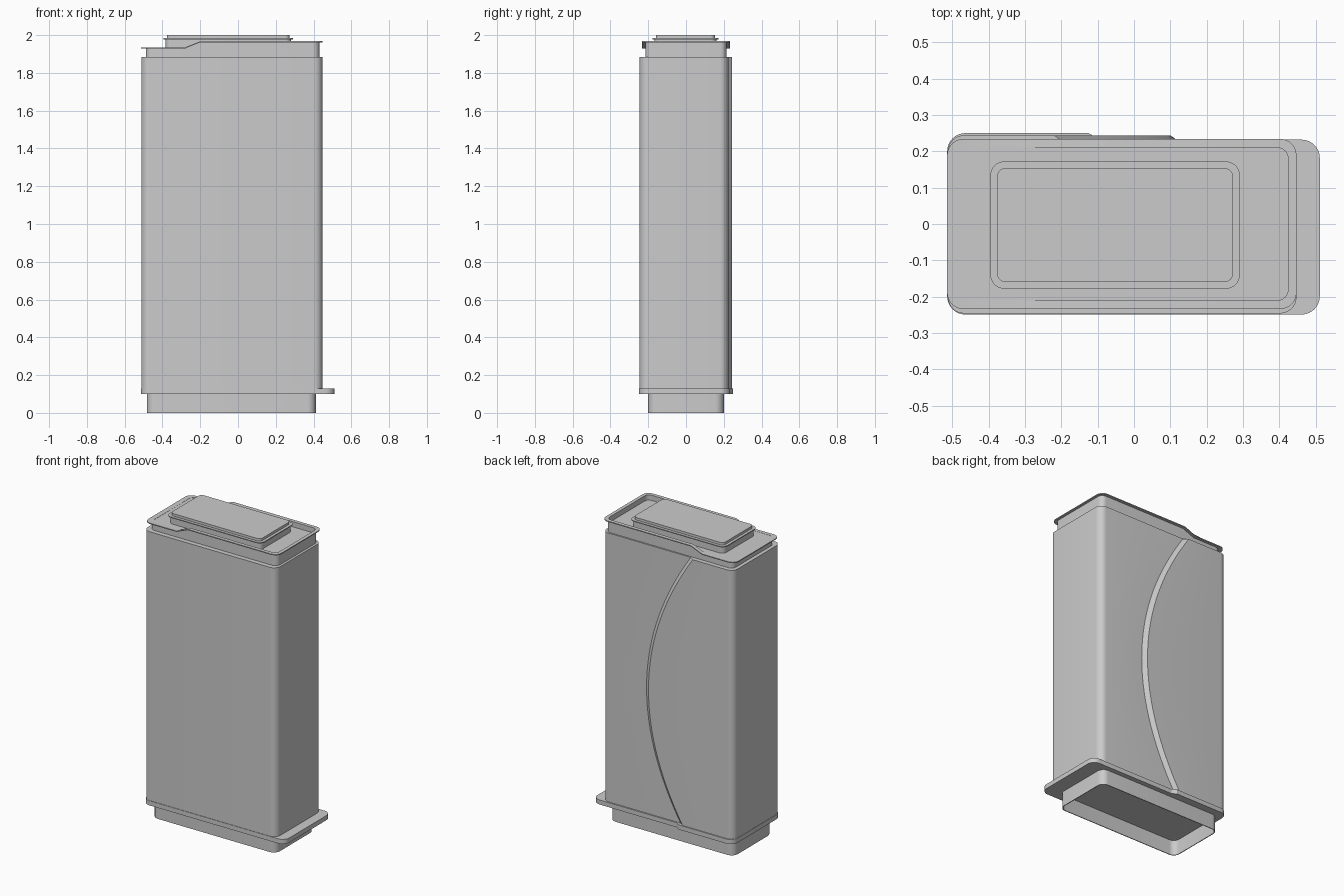
import bpy, math

if "Cube" in bpy.data.objects:
    bpy.data.objects.remove(bpy.data.objects["Cube"])


def rounded(x0, x1, y0, y1, r, z, seg=8, cuts=(), step=None):
    """Counter-clockwise rounded rectangle; cuts add points on the long sides.
    step = (x_high, x_low, y_low): back edge drops to y_low right of x_low."""
    yb = step[2] if step else y1
    pts = []

    def corner(cx, cy, a0):
        for i in range(seg + 1):
            a = math.radians(a0 + 90 * i / seg)
            pts.append((cx + r * math.cos(a), cy + r * math.sin(a)))
    corner(x0 + r, y0 + r, 180)
    pts.extend((c, y0) for c in sorted(cuts))
    corner(x1 - r, y0 + r, 270)
    corner(x1 - r, yb - r, 0)
    pts.extend((c, y1) for c in sorted(cuts, reverse=True))
    if step:
        pts.extend([(step[1], yb), (step[0], y1)])
    corner(x0 + r, y1 - r, 90)
    zf = z if callable(z) else (lambda x: z)
    return [(x, y, zf(x)) for x, y in pts]


def loft(name, loops, cap_start=True, cap_end=True):
    """Skin a stack of equal-length loops, listed from bottom/outside up."""
    n = len(loops[0])
    verts = [p for lp in loops for p in lp]
    faces = []
    for k in range(len(loops) - 1):
        for i in range(n):
            j = (i + 1) % n
            faces.append((k * n + i, k * n + j, (k + 1) * n + j, (k + 1) * n + i))
    if cap_start:
        faces.append(tuple(reversed(range(n))))
    if cap_end:
        faces.append(tuple(range((len(loops) - 1) * n, len(loops) * n)))
    me = bpy.data.meshes.new(name)
    me.from_pydata(verts, [], faces)
    me.update()
    ob = bpy.data.objects.new(name, me)
    bpy.context.collection.objects.link(ob)
    bpy.ops.object.select_all(action='DESELECT')
    ob.select_set(True)
    bpy.context.view_layer.objects.active = ob
    bpy.ops.object.shade_smooth_by_angle(angle=math.radians(30))
    return ob


# Hollow foot skirt: inside floor, inner wall, rim, outer wall
F = (-0.483, 0.412, -0.2, 0.2)
t = 0.005
inner = (F[0] + t, F[1] - t, F[2] + t, F[3] - t)
loft("foot_skirt", [
    rounded(*inner, 0.04, 0.099),
    rounded(*inner, 0.04, 0.0),
    rounded(*F, 0.045, 0.0),
    rounded(*F, 0.045, 0.105)], cap_end=False)

# Base flange, extended to the right, stepped along the back
flange = (-0.514, 0.511, -0.249, 0.25, 0.05)
fstep = (-0.125, -0.095, 0.232)
loft("base_flange", [rounded(*flange, z, step=fstep) for z in (0.1, 0.13)])

# Main body: the raised back panel ends in a curved sloping step
loops = []
N = 32
for i in range(N + 1):
    z = 0.13 + (1.885 - 0.13) * i / N
    xs = 0.1 - 0.366 * (z - 0.95) ** 2
    loops.append(rounded(-0.512, 0.447, -0.246, 0.244, 0.045, z,
                         step=(xs, xs + 0.028, 0.224)))
loft("body", loops)


# Lid: neck wall, thin overhanging lip that drops on the left, sunken deck
def lip(x):
    f = min(1, max(0, (x + 0.28) / 0.08))
    return 1.935 + 0.033 * f


def under(x):
    return lip(x) - 0.006


cuts = (-0.28, -0.2)
neck = (-0.488, 0.431, -0.215, 0.215, 0.035)
edge = (-0.514, 0.447, -0.234, 0.234, 0.045)
well = (-0.48, 0.424, -0.21, 0.21, 0.03)
loft("lid", [
    rounded(*neck, 1.88, cuts=cuts),
    rounded(*neck, under, cuts=cuts),
    rounded(*edge, under, cuts=cuts),
    rounded(*edge, lip, cuts=cuts),
    rounded(*well, lip, cuts=cuts),
    rounded(*well, 1.934, cuts=cuts)])

# Cap on the deck: plinth, thin rim, raised top
plinth = (-0.384, 0.28, -0.167, 0.161, 0.03)
rim = (-0.395, 0.291, -0.178, 0.172, 0.038)
top = (-0.377, 0.273, -0.16, 0.154, 0.025)
loft("cap", [
    rounded(*plinth, 1.93),
    rounded(*plinth, 1.978),
    rounded(*rim, 1.978),
    rounded(*rim, 1.984),
    rounded(*top, 1.984),
    rounded(*top, 2.0)])
